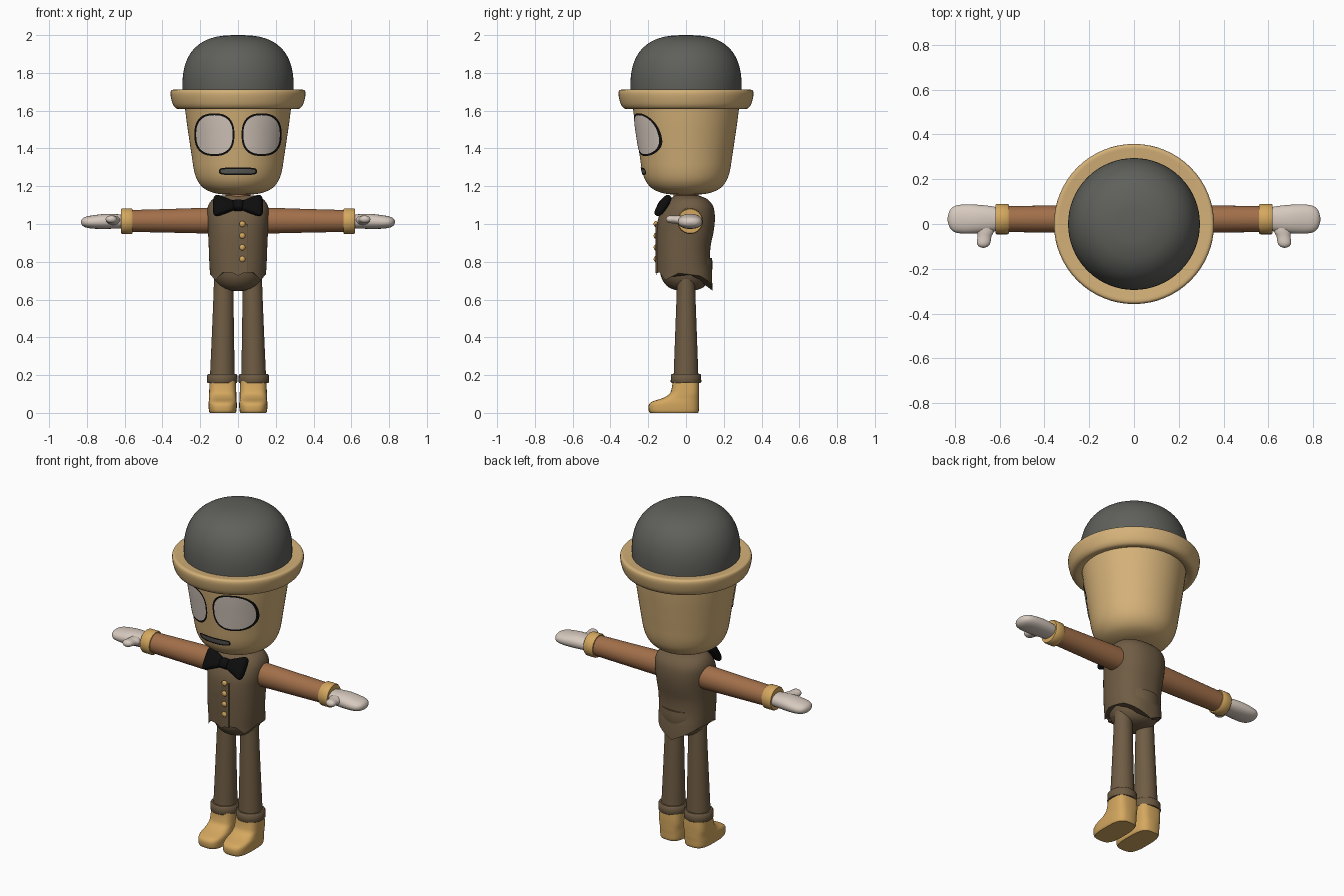
import bpy, bmesh, math

if "Cube" in bpy.data.objects:
    bpy.data.objects.remove(bpy.data.objects["Cube"])


def material(name, r, g, b):
    m = bpy.data.materials.new(name)
    m.use_nodes = True
    m.diffuse_color = (r, g, b, 1)
    bsdf = m.node_tree.nodes["Principled BSDF"]
    bsdf.inputs["Base Color"].default_value = (r, g, b, 1)
    bsdf.inputs["Roughness"].default_value = 0.7
    return m


FELT = material("charcoal felt", .115, .115, .105)
TAN = material("tan", .66, .44, .19)
GOLD = material("golden leather", .66, .39, .115)
CLOTH = material("dark brown cloth", .16, .108, .058)
SLEEVE = material("warm brown cloth", .36, .16, .068)
PALE = material("pale grey", .68, .59, .52)
BLACK = material("black", .004, .004, .004)


def finish(name, bm, mats, angle=40):
    bmesh.ops.recalc_face_normals(bm, faces=bm.faces[:])
    mesh = bpy.data.meshes.new(name)
    bm.to_mesh(mesh)
    bm.free()
    for m in mats:
        mesh.materials.append(m)
    obj = bpy.data.objects.new(name, mesh)
    bpy.context.collection.objects.link(obj)
    bpy.ops.object.select_all(action='DESELECT')
    obj.select_set(True)
    bpy.context.view_layer.objects.active = obj
    bpy.ops.object.shade_smooth_by_angle(angle=math.radians(angle))
    return obj


def spline(rows, steps=4):
    """Smooth curve through every row of numbers."""
    out = []
    for i in range(len(rows) - 1):
        p0, p1, p2 = rows[max(i - 1, 0)], rows[i], rows[i + 1]
        p3 = rows[min(i + 2, len(rows) - 1)]
        for k in range(steps):
            t = k / steps
            out.append([b + t / 2 * (c - a + t * (2 * a - 5 * b + 4 * c - d + t * (3 * (b - c) + d - a)))
                        for a, b, c, d in zip(p0, p1, p2, p3)])
    return out + [list(rows[-1])]


def oval(n, power):
    """Unit superellipse outline."""
    pts = []
    for i in range(n):
        c, s = math.cos(math.tau * i / n), math.sin(math.tau * i / n)
        pts.append((math.copysign(abs(c) ** (2 / power), c), math.copysign(abs(s) ** (2 / power), s)))
    return pts


def loft(name, rings, mat, axis='z', smooth=True, n=32, power=2, side=1, warp=None):
    """Skin rings of (position, centre a, centre b, radius a, radius b) along an axis."""
    bm = bmesh.new()
    loops = []
    for t, ca, cb, ra, rb in (spline(rings) if smooth else rings):
        loop = []
        for u, v in oval(n, power):
            a, b = ca + u * ra, cb + v * rb
            x, y, z = {'x': (t, a, b), 'y': (a, t, b), 'z': (a, b, t)}[axis]
            if warp:
                z = warp(x, y, z)
            loop.append(bm.verts.new((x * side, y, z)))
        loops.append(loop)
    for p, q in zip(loops, loops[1:]):
        for i in range(n):
            j = (i + 1) % n
            bm.faces.new((p[i], p[j], q[j], q[i]))
    bm.faces.new(loops[0])
    bm.faces.new(loops[-1])
    return finish(name, bm, [mat])


def lathe(name, profile, mat, n=64):
    return loft(name, [(z, 0, 0, r, r) for r, z in profile], mat, n=n)


# Head and bowler hat
HEAD = [(.06, 1.155), (.12, 1.163), (.175, 1.185), (.212, 1.225), (.232, 1.28),
        (.245, 1.36), (.26, 1.46), (.273, 1.55), (.286, 1.66)]
lathe("head", HEAD, TAN)
lathe("hat_brim", [(.27, 1.625), (.3, 1.611), (.325, 1.611), (.343, 1.63), (.354, 1.665), (.357, 1.695),
                   (.348, 1.71), (.32, 1.709), (.28, 1.705)], TAN)
lathe("hat_crown", [(.293, 1.69), (.294, 1.75), (.288, 1.81), (.27, 1.87), (.235, 1.925),
                    (.18, 1.968), (.11, 1.992), (.045, 1.999), (.004, 2.0)], FELT)


# Painted face features wrapped onto the head
HEAD_CURVE = spline(HEAD)


def head_radius(z):
    for (r0, z0), (r1, z1) in zip(HEAD_CURVE, HEAD_CURVE[1:]):
        if z0 <= z <= z1:
            return r0 + (r1 - r0) * (z - z0) / (z1 - z0)
    return HEAD_CURVE[-1][0]


def face_plate(name, cx, cz, rx, rz, power, fill, rim):
    bm = bmesh.new()
    n, steps = 48, 8
    scales = [.02 + (1 - rim - .02) * i / steps for i in range(steps + 1)] + [1]
    loops = []
    for s in scales:
        loop = []
        for u, v in oval(n, power):
            # the rim keeps one width all the way round
            inset = min(rx, rz) * (1 - s) if s > 1 - rim - .001 else None
            x = cx + u * (rx - inset if inset is not None else (rx - rim * min(rx, rz)) * s / (1 - rim))
            z = cz + v * rz * s
            y = -math.sqrt((head_radius(z) + .004) ** 2 - x * x)
            loop.append(bm.verts.new((x, y, z)))
        loops.append(loop)
    bm.faces.new(loops[0])
    for k, (p, q) in enumerate(zip(loops, loops[1:])):
        for i in range(n):
            j = (i + 1) % n
            f = bm.faces.new((p[i], p[j], q[j], q[i]))
            f.material_index = 1 if k == steps else 0
    bm.normal_update()
    obj = finish(name, bm, [fill, BLACK])
    if sum(p.normal.y for p in obj.data.polygons) > 0:
        obj.data.flip_normals()


for side, label in ((1, "left"), (-1, "right")):
    face_plate(label + "_eye", side * .125, 1.473, .106, .113, 2.5, PALE, .09)
face_plate("mouth", 0, 1.279, .1, .02, 4, FELT, .4)

# Neck, hips and waistcoat with a pointed hem
lathe("neck", [(.07, 1.08), (.068, 1.13), (.062, 1.175)], SLEEVE, 32)
lathe("hips", [(.138, .82), (.14, .77), (.128, .71), (.095, .667), (.05, .649), (.004, .645)], CLOTH, 32)

HEM = [(0, .725), (23, .76), (47, .703), (75, .74), (120, .725), (180, .648)]


def hem_warp(x, y, z):
    """Pull the lowest ring into front points and a back tail."""
    if z > .735:
        return z
    angle = math.degrees(math.atan2(abs(x), -y))
    for (a0, z0), (a1, z1) in zip(HEM, HEM[1:]):
        if angle <= a1 + .01:
            return z0 + (z1 - z0) * (angle - a0) / (a1 - a0)
    return z


TORSO = [(.73, .148, -.156, .14), (.8, .152, -.157, .128), (.88, .155, -.158, .13), (.96, .159, -.157, .146),
         (1.03, .164, -.147, .153), (1.09, .16, -.118, .145), (1.13, .135, -.085, .115), (1.15, .09, -.06, .07)]
loft("waistcoat", [(z, 0, (f + b) / 2, rx, (b - f) / 2) for z, rx, f, b in TORSO],
     CLOTH, n=72, power=2.3, warp=hem_warp)

# Front overlap and buttons
loft("placket", [(z, .025, -.154, .025, .007) for z in (.74, 1.0)], CLOTH, smooth=False, power=8)
for i in range(4):
    bm = bmesh.new()
    bmesh.ops.create_uvsphere(bm, u_segments=16, v_segments=10, radius=.016)
    bmesh.ops.scale(bm, vec=(1, .7, 1), verts=bm.verts)
    bmesh.ops.translate(bm, vec=(.023, -.16, 1.0 - i * .062), verts=bm.verts)
    finish("button_%d" % (i + 1), bm, [GOLD])


# Bow tie, leaning back against the collar
def lean(obj):
    obj.location = (0, -.122, 1.098)
    obj.rotation_euler.x = -.6


for side, label in ((1, "left"), (-1, "right")):
    lean(loft(label + "_bow_wing", [(0, 0, 0, .012, .02), (.03, 0, 0, .018, .03), (.07, 0, 0, .024, .048),
                                    (.11, 0, 0, .024, .064), (.125, .003, 0, .018, .058),
                                    (.132, .005, 0, .006, .04)], BLACK, axis='x', power=2.8, side=side))
lean(loft("bow_knot", [(-.026, 0, 0, .01, .015), (-.02, 0, 0, .026, .028), (.02, 0, 0, .026, .028),
                       (.026, 0, 0, .01, .015)], BLACK, axis='x', power=3))

# Limbs, once for each side
for side, label in ((1, "left"), (-1, "right")):
    def part(name, rings, mat, **options):
        loft(label + "_" + name, rings, mat, side=side, **options)

    part("sleeve", [(.09, .022, 1.018, .062, .066), (.16, .022, 1.018, .063, .068),
                    (.35, .022, 1.017, .061, .063), (.6, .022, 1.016, .057, .057)], SLEEVE, axis='x')
    part("wrist_cuff", [(x, .022, 1.015, r, r) for x, r in
                        ((.558, .05), (.558, .064), (.564, .068), (.612, .068), (.619, .064), (.619, .045))],
         GOLD, axis='x', smooth=False)
    part("hand", [(.59, .022, 1.012, .048, .036), (.64, .022, 1.014, .058, .038), (.70, .022, 1.014, .064, .04),
                  (.76, .022, 1.011, .065, .036), (.80, .022, 1.01, .058, .03), (.822, .022, 1.01, .038, .02),
                  (.831, .022, 1.01, .01, .006)], PALE, axis='x', power=2.2)
    part("thumb", [(.03, .66, 1.018, .04, .026), (-.03, .662, 1.02, .038, .025), (-.055, .667, 1.023, .031, .021),
                   (-.085, .671, 1.025, .03, .02), (-.1, .672, 1.025, .02, .014),
                   (-.106, .672, 1.025, .004, .003)], PALE, axis='y')
    part("trouser_leg", [(.75, .076, 0, .05, .046), (.62, .077, 0, .053, .05), (.4, .08, 0, .059, .058),
                         (.18, .083, 0, .066, .066)], CLOTH)
    part("trouser_cuff", [(z, .084, 0, r, r) for z, r in
                          ((.158, .06), (.158, .077), (.164, .081), (.2, .08), (.207, .074), (.207, .06))],
         CLOTH, smooth=False)
    shoe = [(0, .068, -.19, .064), (.012, .073, -.197, .068), (.042, .075, -.197, .069), (.06, .074, -.178, .07),
            (.078, .072, -.125, .07), (.1, .072, -.088, .07), (.13, .071, -.076, .07), (.17, .069, -.07, .068)]
    part("shoe", [(z, .081, (f + b) / 2, rx, (b - f) / 2) for z, rx, f, b in shoe], GOLD, power=3.2)
